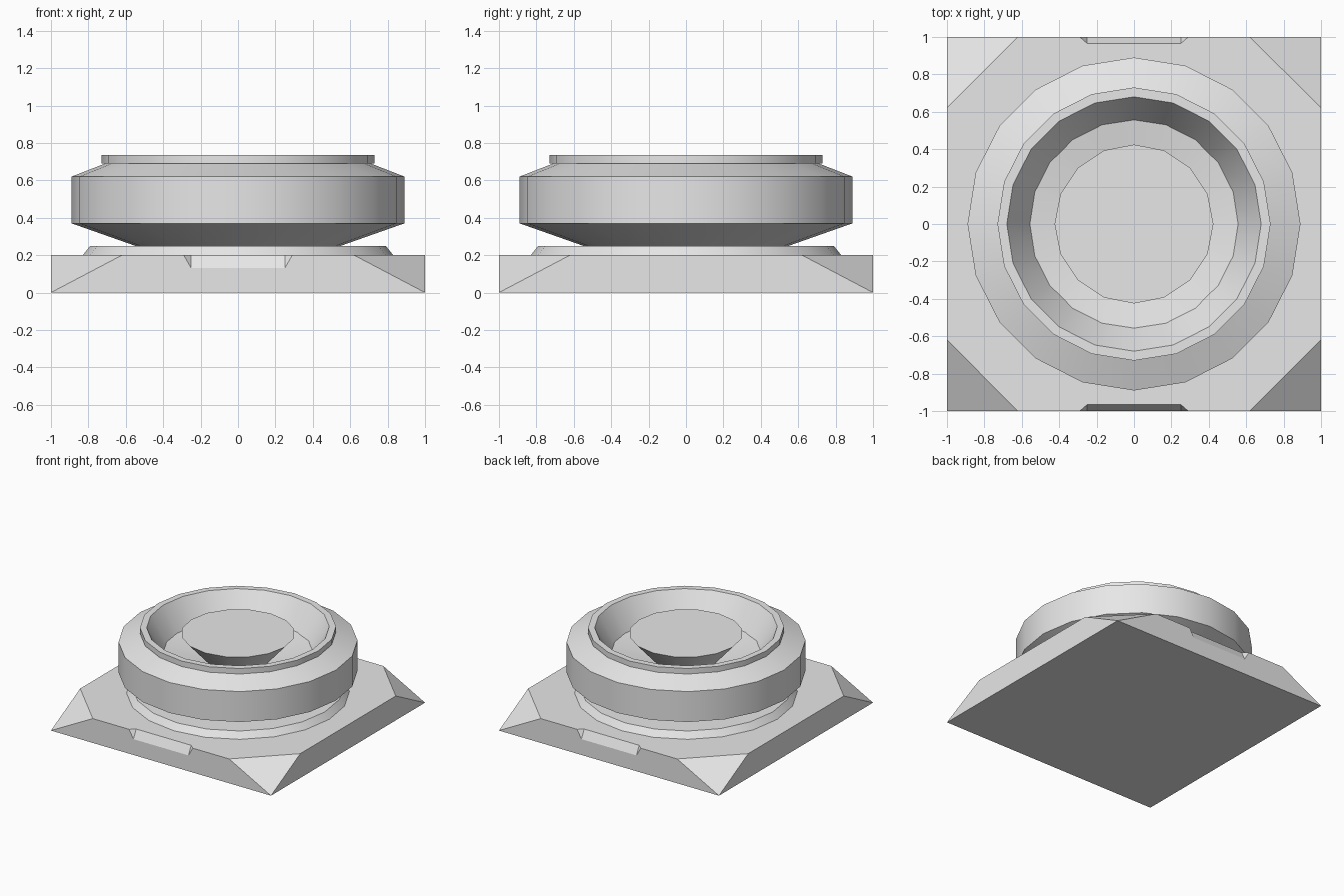
import bpy
import bmesh
import math

cube = bpy.data.objects.get("Cube")
if cube:
    bpy.data.objects.remove(cube, do_unlink=True)

grey = bpy.data.materials.new("light_grey")
grey.use_nodes = True
grey.diffuse_color = (0.8, 0.8, 0.8, 1)
grey.node_tree.nodes["Principled BSDF"].inputs["Base Color"].default_value = (0.8, 0.8, 0.8, 1)


def finish(name, bm, smooth):
    """Turn the bmesh into a named, coloured object."""
    bmesh.ops.remove_doubles(bm, verts=bm.verts, dist=0.0005)
    mesh = bpy.data.meshes.new(name)
    bm.to_mesh(mesh)
    bm.free()
    mesh.materials.append(grey)
    obj = bpy.data.objects.new(name, mesh)
    bpy.context.collection.objects.link(obj)
    if smooth:
        bpy.ops.object.select_all(action="DESELECT")
        obj.select_set(True)
        bpy.context.view_layer.objects.active = obj
        bpy.ops.object.shade_smooth_by_angle(angle=math.radians(30))
    return obj


def lathe(name, profile, sides):
    """Spin a profile of (radius, height) points; list runs bottom, outside, top."""
    bm = bmesh.new()
    rings = []
    for r, z in profile:
        rings.append([bm.verts.new((r * math.sin(a), -r * math.cos(a), z))
                      for a in (i * math.tau / sides for i in range(sides))])
    for low, high in zip(rings, rings[1:]):
        for i in range(sides):
            j = (i + 1) % sides
            bm.faces.new((low[i], low[j], high[j], high[i]))
    return bm, rings


# Square base: clipped upper corners and a sloping notch at front and back
TOP, CUT = 0.2, 0.62
NOTCH_Z, NOTCH_Y, IN, OUT = 0.13, 0.965, 0.25, 0.29
bm = bmesh.new()


def face(points, turn):
    """Add a face, optionally turned half way round the z axis."""
    bm.faces.new([bm.verts.new((x * turn, y * turn, z)) for x, y, z in points])


half_top = [(-1, -CUT, TOP), (-CUT, -1, TOP), (-OUT, -1, TOP), (-IN, -NOTCH_Y, TOP),
            (IN, -NOTCH_Y, TOP), (OUT, -1, TOP), (CUT, -1, TOP), (1, -CUT, TOP)]
for turn in (1, -1):
    # wall with the notch outline
    face([(-1, -1, 0), (1, -1, 0), (CUT, -1, TOP), (OUT, -1, TOP), (IN, -1, NOTCH_Z),
          (-IN, -1, NOTCH_Z), (-OUT, -1, TOP), (-CUT, -1, TOP)], turn)
    # notch slope and its two ends
    face([(-IN, -1, NOTCH_Z), (IN, -1, NOTCH_Z), (IN, -NOTCH_Y, TOP), (-IN, -NOTCH_Y, TOP)], turn)
    face([(-OUT, -1, TOP), (-IN, -1, NOTCH_Z), (-IN, -NOTCH_Y, TOP)], turn)
    face([(IN, -1, NOTCH_Z), (OUT, -1, TOP), (IN, -NOTCH_Y, TOP)], turn)
    # plain side wall and two corner facets
    face([(1, -1, 0), (1, 1, 0), (1, CUT, TOP), (1, -CUT, TOP)], turn)
    face([(1, -1, 0), (1, -CUT, TOP), (CUT, -1, TOP)], turn)
    face([(-1, -1, 0), (-CUT, -1, TOP), (-1, -CUT, TOP)], turn)
face(half_top + [(-x, -y, z) for x, y, z in half_top], 1)
face([(-1, 1, 0), (1, 1, 0), (1, -1, 0), (-1, -1, 0)], 1)
finish("square_base", bm, False)

# Low collar on the base
bm, rings = lathe("collar", [(0.83, 0.2), (0.79, 0.25)], 20)
bm.faces.new(rings[-1])
finish("collar", bm, True)

# Drum with flared underside, bevelled shoulder, raised rim and funnel bore
drum = [(0.55, 0.25), (0.89, 0.37), (0.89, 0.62), (0.71, 0.69), (0.73, 0.69),
        (0.73, 0.735), (0.68, 0.735), (0.505, 0.45)]
bm, rings = lathe("drum", drum, 20)
finish("drum", bm, True)

# Dished floor and flared centre post
post = [(0.62, 0.545), (0.24, 0.48), (0.425, 0.685)]
bm, rings = lathe("centre_post", post, 16)
bm.faces.new(rings[-1])
finish("centre_post", bm, True)
